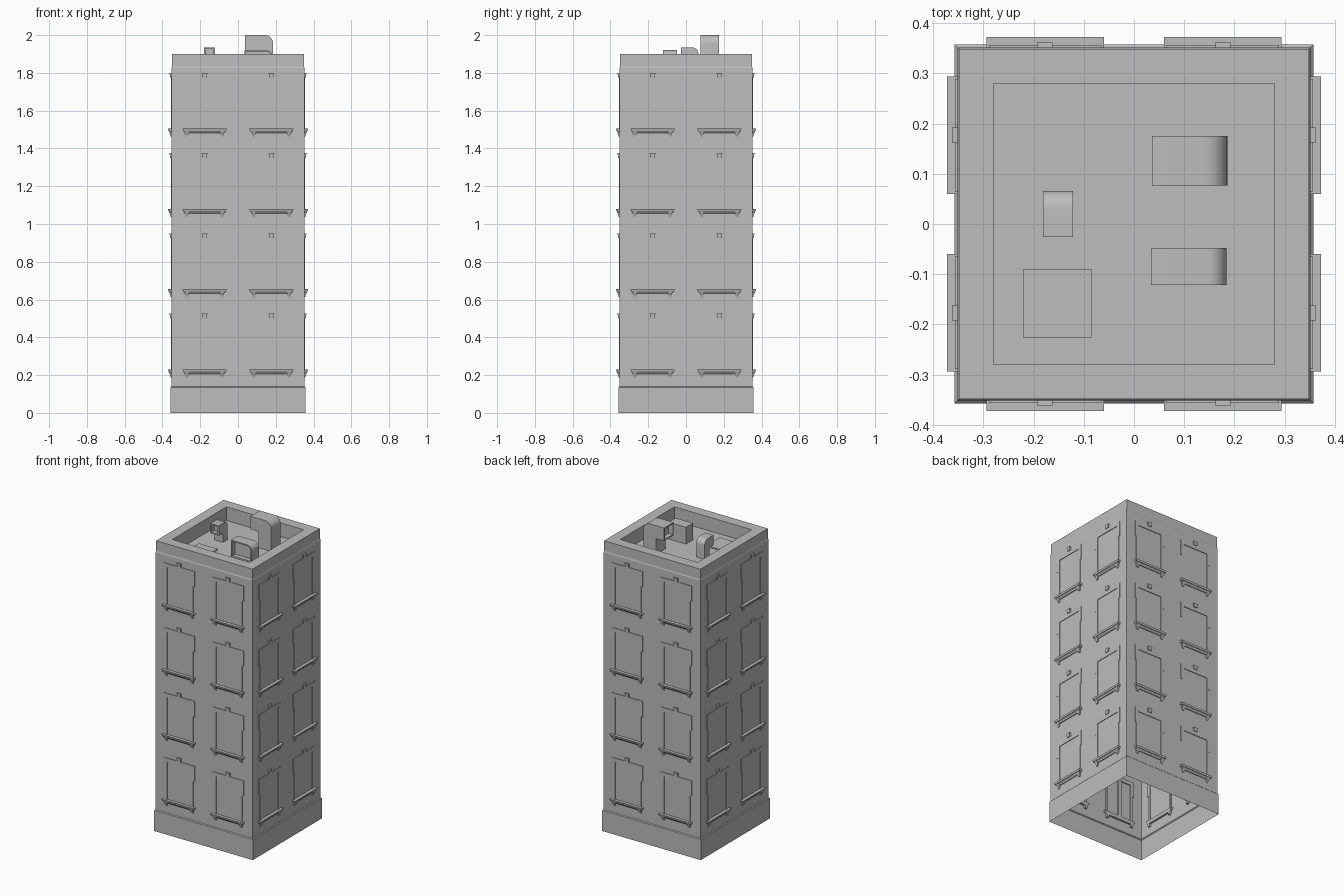
import bpy, bmesh, math
from mathutils import Matrix

if "Cube" in bpy.data.objects:
    bpy.data.objects.remove(bpy.data.objects["Cube"], do_unlink=True)

WALL = 0.352             # half width of the tower
SILLS = [0.23 + 0.425 * i for i in range(4)]
WINDOWS = (-0.177, 0.177)
HALF, TALL = 0.088, 0.245  # window opening
DECK, RIM = 1.81, 1.9

stone = bpy.data.materials.new("grey_stone")
stone.use_nodes = True
GREY = (0.51, 0.51, 0.51, 1)
stone.diffuse_color = GREY
stone.node_tree.nodes["Principled BSDF"].inputs["Base Color"].default_value = GREY


def make_mesh(bm, name, recalc=True):
    if recalc:
        bmesh.ops.recalc_face_normals(bm, faces=bm.faces)
    me = bpy.data.meshes.new(name)
    bm.to_mesh(me)
    bm.free()
    me.materials.append(stone)
    return me


def place(me, name, turn=0.0, loc=(0, 0, 0)):
    ob = bpy.data.objects.new(name, me)
    ob.rotation_euler.z = turn
    ob.location = loc
    bpy.context.collection.objects.link(ob)
    return ob


def around(me, name):
    """One copy on each of the four sides."""
    for side, k in (("front", 0), ("left", 1), ("back", 2), ("right", 3)):
        place(me, side + "_" + name, k * math.pi / 2)


def block(bm, cx, z0, z1, half0, half1, out0, out1, back=0.012):
    """Block on the front wall; 0 is its bottom, 1 its top."""
    rings = []
    for z, h, out in ((z0, half0, out0), (z1, half1, out1)):
        f, b = -WALL - out, -WALL + back
        rings.append([bm.verts.new(p) for p in
                      ((cx - h, f, z), (cx + h, f, z), (cx + h, b, z), (cx - h, b, z))])
    lo, hi = rings
    bm.faces.new(lo[::-1])
    bm.faces.new(hi)
    for i in range(4):
        j = (i + 1) % 4
        bm.faces.new((lo[i], lo[j], hi[j], hi[i]))


def square_shell(name, profile, cap=False):
    """Square rings joined in order, left open at the start."""
    bm = bmesh.new()
    prev = None
    for r, z in profile:
        ring = [bm.verts.new((sx * r, sy * r, z)) for sx, sy in ((-1, -1), (1, -1), (1, 1), (-1, 1))]
        if prev:
            for i in range(4):
                j = (i + 1) % 4
                bm.faces.new((prev[i], prev[j], ring[j], ring[i]))
        prev = ring
    if cap:
        bm.faces.new(prev)
    place(make_mesh(bm, name, False), name)


# Plinth, parapet and roof deck
square_shell("plinth", [(0.357, 0), (0.357, 0.135), (WALL, 0.14)])
square_shell("parapet_and_deck", [(WALL, 1.825), (0.349, 1.835), (0.349, RIM),
                                  (0.28, RIM), (0.28, DECK)], cap=True)

# Walls with recessed window panes
xs = [-WALL] + [c + s * HALF for c in WINDOWS for s in (-1, 1)] + [WALL]
zs = [0.14] + [z + d for z in SILLS for d in (0, TALL)] + [1.825]
bm = bmesh.new()
grid = [[bm.verts.new((x, -WALL, z)) for x in xs] for z in zs]
panes = []
for r in range(len(zs) - 1):
    for c in range(len(xs) - 1):
        f = bm.faces.new((grid[r][c], grid[r][c + 1], grid[r + 1][c + 1], grid[r + 1][c]))
        if r % 2 and c % 2:
            panes.append(f)
bmesh.ops.inset_individual(bm, faces=panes, thickness=0, depth=-0.012)
around(make_mesh(bm, "wall", False), "wall")

# Window sills on small brackets
bm = bmesh.new()
for z in SILLS:
    for cx in WINDOWS:
        block(bm, cx, z - 0.012, z, 0.114, 0.117, 0.017, 0.020)
        block(bm, cx, z - 0.024, z - 0.012, 0.102, 0.112, 0.004, 0.014)
        for s in (-1, 1):
            block(bm, cx + s * 0.094, z - 0.042, z - 0.012, 0.007, 0.011, 0.004, 0.014)
around(make_mesh(bm, "sills"), "sills")

# Eared surrounds and keystones
bm = bmesh.new()
for z in SILLS:
    for cx in WINDOWS:
        top = z + 0.27
        block(bm, cx, z + TALL, top, 0.112, 0.112, 0.004, 0.004, 0.006)
        for s in (-1, 1):
            block(bm, cx + s * 0.095, z, z + TALL, 0.007, 0.007, 0.004, 0.004, 0.006)
            block(bm, cx + s * 0.107, z + 0.17, z + TALL, 0.005, 0.005, 0.004, 0.004, 0.006)
        block(bm, cx, top, top + 0.025, 0.012, 0.015, 0.008, 0.010)
around(make_mesh(bm, "window_surrounds"), "window_surrounds")

# Centre mullions of the double windows, on one side of each wall
bm = bmesh.new()
for z in SILLS:
    block(bm, WINDOWS[0], z, z + TALL, 0.01, 0.01, -0.001, -0.001)
around(make_mesh(bm, "mullions"), "mullions")


def duct(name, loc, length, width, height, tube, leg, radius, turn=0.0, side_vent=False):
    """Roof duct: mouth at local -x, rounded bend at +x, leg down to the deck."""
    pts = [(0, height)]
    for i in range(9):
        a = math.pi / 2 * (1 - i / 8)
        pts.append((length - radius + radius * math.cos(a), height - radius + radius * math.sin(a)))
    pts += [(length, 0)]
    if tube < height:
        pts += [(length - leg, 0), (length - leg, height - tube)]
        pts += [(0, height - tube)]
    else:
        pts += [(0, 0)]
    bm = bmesh.new()
    face = bm.faces.new([bm.verts.new((x, 0, z)) for x, z in pts])
    ext = bmesh.ops.extrude_face_region(bm, geom=[face])
    moved = [v for v in ext["geom"] if isinstance(v, bmesh.types.BMVert)]
    bmesh.ops.translate(bm, verts=moved, vec=(0, width, 0))
    bmesh.ops.recalc_face_normals(bm, faces=bm.faces)
    bm.normal_update()
    # Hollow the mouth
    aim = (lambda f: f.normal.y < -0.9) if side_vent else (
        lambda f: f.normal.x < -0.9 and f.calc_center_median().x < 0.001)
    mouth = [f for f in bm.faces if aim(f)]
    bmesh.ops.inset_region(bm, faces=mouth, thickness=0.008, use_even_offset=True)
    bmesh.ops.inset_region(bm, faces=mouth, thickness=0, depth=-0.03)
    ob = place(make_mesh(bm, name, False), name, turn, loc)
    bpy.context.view_layer.objects.active = ob
    ob.select_set(True)
    bpy.ops.object.shade_smooth_by_angle(angle=math.radians(30))
    ob.select_set(False)


# Roof fittings
duct("large_roof_duct", (0.036, 0.077, DECK), 0.15, 0.098, 0.19, 0.085, 0.09, 0.045)
duct("low_roof_vent", (0.034, -0.121, DECK), 0.15, 0.073, 0.11, 0.11, 0.15, 0.035, side_vent=True)
duct("small_roof_duct", (-0.121, -0.026, DECK), 0.092, 0.06, 0.125, 0.065, 0.05, 0.035,
     turn=math.pi / 2)

bm = bmesh.new()
bmesh.ops.create_cube(bm, size=1, matrix=Matrix.Translation((-0.153, -0.158, DECK + 0.004))
                      @ Matrix.Diagonal((0.137, 0.137, 0.008, 1)))
place(make_mesh(bm, "roof_hatch"), "roof_hatch")
